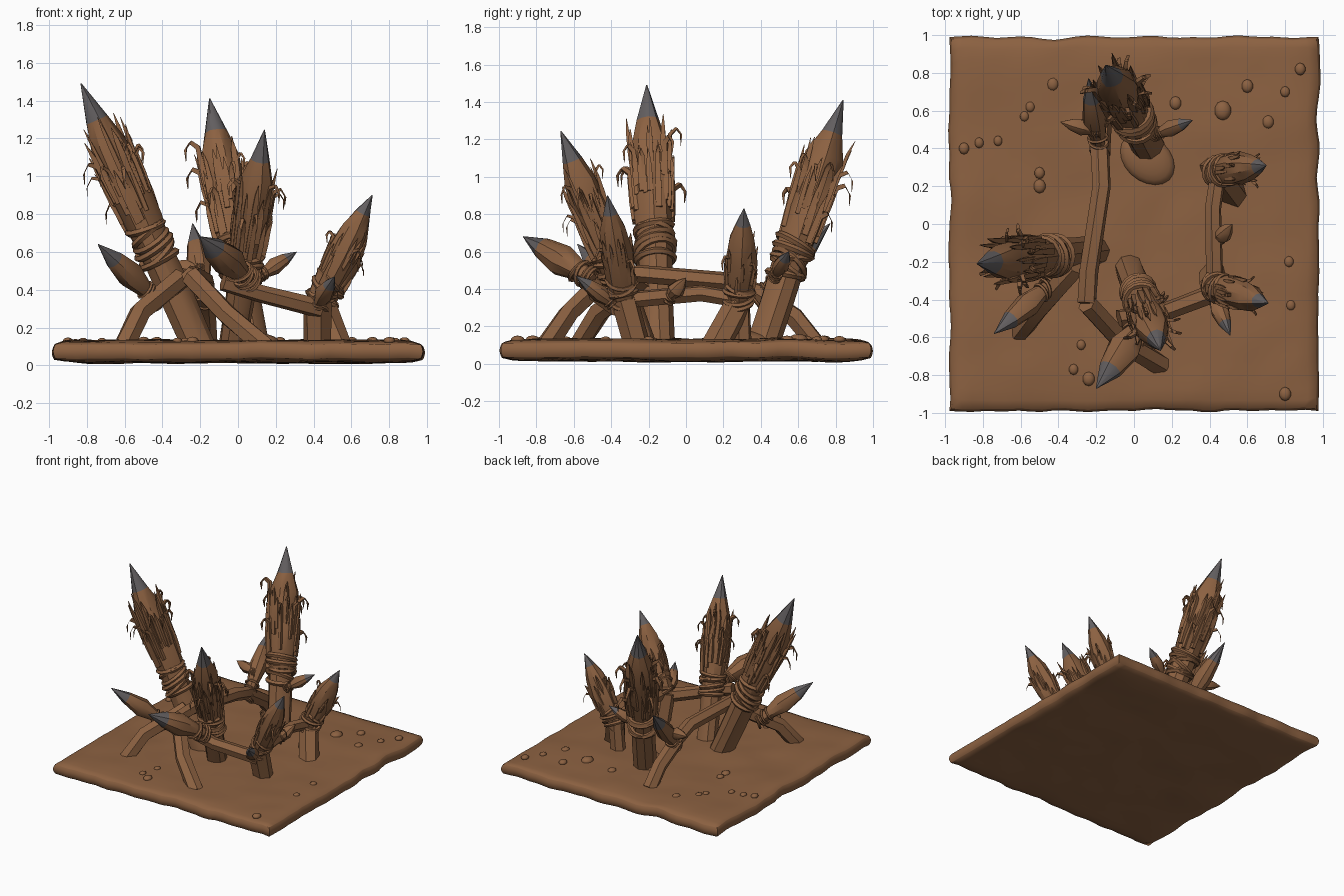
import bpy, bmesh, math, random
from mathutils import Vector, noise

random.seed(4)
if "Cube" in bpy.data.objects:
    bpy.data.objects.remove(bpy.data.objects["Cube"])


def material(name, rgb):
    m = bpy.data.materials.new(name)
    m.use_nodes = True
    m.diffuse_color = (*rgb, 1)
    m.node_tree.nodes["Principled BSDF"].inputs["Base Color"].default_value = (*rgb, 1)
    return m


BROWN = material("earthy brown", (0.262, 0.12, 0.053))
GREY = material("dark steel grey", (0.122, 0.112, 0.115))


def finish(bm, name, angle=40):
    bmesh.ops.recalc_face_normals(bm, faces=bm.faces)
    mesh = bpy.data.meshes.new(name)
    bm.to_mesh(mesh)
    bm.free()
    mesh.materials.append(BROWN)
    mesh.materials.append(GREY)
    ob = bpy.data.objects.new(name, mesh)
    bpy.context.collection.objects.link(ob)
    bpy.ops.object.select_all(action="DESELECT")
    ob.select_set(True)
    bpy.context.view_layer.objects.active = ob
    bpy.ops.object.shade_smooth_by_angle(angle=math.radians(angle))


def frame(d):
    u = d.orthogonal().normalized()
    return u, d.cross(u).normalized()


def tube(bm, path, radii, sides=8, wobble=0.0, grey_from=99):
    """Loft rings along a path; rings past grey_from get the grey colour."""
    path = [Vector(p) for p in path]
    u, v = frame((path[-1] - path[0]).normalized())
    rings = []
    for p, r in zip(path, radii):
        ring = []
        for k in range(sides):
            a = math.tau * k / sides
            rr = r * (1 + random.uniform(-wobble, wobble))
            ring.append(bm.verts.new(p + (u * math.cos(a) + v * math.sin(a)) * rr))
        rings.append(ring)
    for i in range(len(rings) - 1):
        for k in range(sides):
            j = (k + 1) % sides
            f = bm.faces.new((rings[i][k], rings[i][j], rings[i + 1][j], rings[i + 1][k]))
            f.material_index = int(i >= grey_from)
    bm.faces.new(rings[0])
    bm.faces.new(rings[-1]).material_index = int(len(rings) > grey_from)


def beam(name, path, radius, sides=6):
    bm = bmesh.new()
    tube(bm, path, [radius] * len(path), sides, 0.08)
    finish(bm, name, 25)


def spike(name, base, tip, radius, profile, grey_from):
    """Sharpened shaft: profile holds (fraction of length, fraction of radius)."""
    base, tip = Vector(base), Vector(tip)
    bm = bmesh.new()
    path = [base.lerp(tip, t) for t, _ in profile]
    tube(bm, path, [radius * r for _, r in profile], 9, 0.07, grey_from)
    finish(bm, name, 35)


def rope(name, base, tip, t0, t1, radius, turns):
    """Tilted, overlapping cord loops."""
    base, tip = Vector(base), Vector(tip)
    axis = (tip - base).normalized()
    bm = bmesh.new()
    for i in range(turns):
        c = base.lerp(tip, t0 + (t1 - t0) * i / max(1, turns - 1))
        d = (axis + Vector([random.uniform(-0.3, 0.3) for _ in range(3)])).normalized()
        u, v = frame(d)
        r, thick = radius * random.uniform(0.95, 1.06), radius * 0.19
        rings = []
        for k in range(16):
            a = math.tau * k / 16
            out = u * math.cos(a) + v * math.sin(a)
            rings.append([bm.verts.new(c + out * (r + thick * math.cos(b)) + d * thick * math.sin(b))
                          for b in [math.tau * q / 5 for q in range(5)]])
        for k in range(16):
            for q in range(5):
                n, w = rings[(k + 1) % 16], (q + 1) % 5
                bm.faces.new((rings[k][q], n[q], n[w], rings[k][w]))
    finish(bm, name, 60)


def frayed_bark(name, base, tip, t0, t1, radius, count, curls):
    """Splintered strips hugging the shaft, with a few curling outwards and down."""
    base, tip = Vector(base), Vector(tip)
    length = (tip - base).length
    axis = (tip - base).normalized()
    u, v = frame(axis)
    bm = bmesh.new()
    for i in range(count):
        a = math.tau * i * 0.382 + random.uniform(-0.2, 0.2)
        out = u * math.cos(a) + v * math.sin(a)
        start = base.lerp(tip, random.uniform(t0, t0 + (t1 - t0) * 0.55))
        size = length * (t1 - t0) * random.uniform(0.3, 0.45)
        w = radius * random.uniform(0.13, 0.22)
        path = [start + out * radius * 0.9,
                start + out * radius * 0.98 + axis * size * 0.4,
                start + out * radius * 1.04 + axis * size * 0.8]
        if i < curls:
            top = path[-1] + out * radius * 0.35 + axis * size * 0.12
            path += [top, top + out * radius * 0.25 - Vector((0, 0, radius * 0.35)),
                     top + out * radius * 0.22 - Vector((0, 0, radius * 0.9))]
            tube(bm, path, [w, w, w * 0.8, w * 0.65, w * 0.5, w * 0.1], 4)
        else:
            path.append(start + out * radius * random.uniform(1, 1.2) + axis * size * 1.1)
            tube(bm, path, [w, w, w * 0.75, w * 0.1], 4)
    finish(bm, name, 50)


# Ground slab with ragged, rounded edges
bm = bmesh.new()
bmesh.ops.create_cube(bm, size=1)
bmesh.ops.subdivide_edges(bm, edges=bm.edges, cuts=31, use_grid_fill=True)
for vert in bm.verts:
    x, y, z = vert.co * 2
    rim = max(abs(x), abs(y)) ** 14
    wave = noise.noise(Vector((x * 3, y * 3, 1)))
    ripple = noise.noise(Vector((x * 6, y * 6, 4)))
    edge = 1 - 0.016 * rim * (1 + wave + ripple) - 0.012 * rim * z * z
    height = 0.073 + z * (0.058 - 0.02 * rim) + 0.013 * wave + 0.006 * ripple
    vert.co = (x * 0.993 * edge, y * 1.006 * edge, max(0, height))
finish(bm, "ground", 60)

# Earth mound and scattered pebbles
PEBBLES = [(-.55, .62), (-.58, .57), (-.9, .4), (-.82, .43), (-.72, .44), (-.5, .27), (-.5, .2),
           (.47, .6), (.71, .54), (.6, .73), (.8, .7), (.88, .82), (.82, -.2), (.83, -.43),
           (-.28, -.64), (-.32, -.77), (-.24, -.82), (.8, -.9), (-.43, .74), (.22, .64)]
bm = bmesh.new()
for i, (x, y) in enumerate(PEBBLES):
    r = 0.05 if i == 7 else random.uniform(0.025, 0.037)
    made = bmesh.ops.create_icosphere(bm, subdivisions=2, radius=r)["verts"]
    for vert in made:
        vert.co = (vert.co.x * 0.9 + x, vert.co.y * 1.05 + y, vert.co.z * 0.6 + 0.13)
finish(bm, "pebbles", 60)
bm = bmesh.new()
bmesh.ops.create_uvsphere(bm, u_segments=20, v_segments=10, radius=0.14)
for vert in bm.verts:
    vert.co = (vert.co.x + 0.07 - vert.co.y * 0.3, vert.co.y + 0.345, vert.co.z * 0.35 + 0.125)
finish(bm, "earth_mound", 60)

# Large spikes: name, foot, tip, radius, height fractions of rope and bark
LONG = [(0, .84), (.2, .86), (.4, .9), (.48, 1), (.62, 1.1), (.77, 1.0), (.865, .6), (1, .03)]
LARGE = [("left_spike", (-.2, -.14, .08), (-.83, -.21, 1.49), .102, .34, .46),
         ("back_spike", (.08, .4, .08), (-.15, .84, 1.41), .102, .3, .42),
         ("front_spike", (-.03, -.22, .08), (.14, -.67, 1.245), .088, .3, .42)]
for name, foot, tip, r, rope_low, rope_high in LARGE:
    spike(name, foot, tip, r, LONG, 6)
    rope(name + "_rope", foot, tip, rope_low, rope_high, r * .98, 6)
    frayed_bark(name + "_bark", foot, tip, rope_high, .87, r * 1.08, 44, 11)

# Medium spikes lashed onto short posts
MEDIUM = [(0, .75), (.2, .95), (.45, 1.1), (.68, .88), (.83, .5), (1, .03)]
for name, foot, joint, tip in (
        ("back_left_spike", (.54, .15, .08), (.44, .28, .32), (.70, .31, .83)),
        ("front_left_spike", (.42, -.26, .08), (.42, -.33, .34), (.71, -.42, .90))):
    beam(name + "_post", [foot, joint], .075)
    spike(name, joint, tip, .08, MEDIUM, 4)
    rope(name + "_rope", joint, tip, 0, .2, .075, 4)
    frayed_bark(name + "_bark", joint, tip, .15, .72, .08, 18, 3)
beam("back_left_support", [(.40, .3, .08), (.43, .29, .36)], .055)

# Small leaf-shaped spikes; the last two have plain wooden tips
LEAF = [(0, .35), (.2, .6), (.45, 1), (.72, .7), (1, .03)]
for name, root, tip, r, grey_from in (
        ("right_small_spike", (-.43, -.31, .34), (-.74, -.58, .64), .07, 3),
        ("front_small_spike", (.06, -.5, .45), (-.2, -.87, .68), .09, 3),
        ("front_left_small_spike", (.41, -.36, .30), (.51, -.59, .47), .05, 3),
        ("back_small_spike", (-.18, .38, .34), (-.24, .77, .75), .07, 3),
        ("back_left_thorn", (.1, .47, .46), (.31, .55, .60), .045, 3),
        ("back_right_thorn", (-.18, .49, .5), (-.39, .54, .53), .045, 99),
        ("left_thorn", (.43, -.1, .34), (.52, 0, .46), .045, 99)):
    spike(name, root, tip, r, LEAF, grey_from)
    rope(name + "_rope", root, tip, .0, .2, r * .7, 4)

# Crooked beams and legs joining the spikes
beam("long_beam", [(-.25, -.42, .47), (-.24, -.25, .48), (-.17, .2, .44), (-.18, .4, .38)], .05)
beam("back_leg", [(-.16, .7, .1), (-.17, .58, .25), (-.18, .38, .38)], .055)
beam("front_leg", [(.15, -.75, .09), (-.06, -.63, .27), (-.25, -.42, .47)], .058)
beam("right_leg", [(-.61, -.58, .09), (-.52, -.46, .28), (-.3, -.22, .46)], .058)
beam("front_beam", [(-.08, -.5, .44), (.12, -.48, .38), (.44, -.36, .3)], .05)
beam("left_beam", [(.45, .3, .34), (.42, .08, .38), (.43, -.33, .34)], .045)
